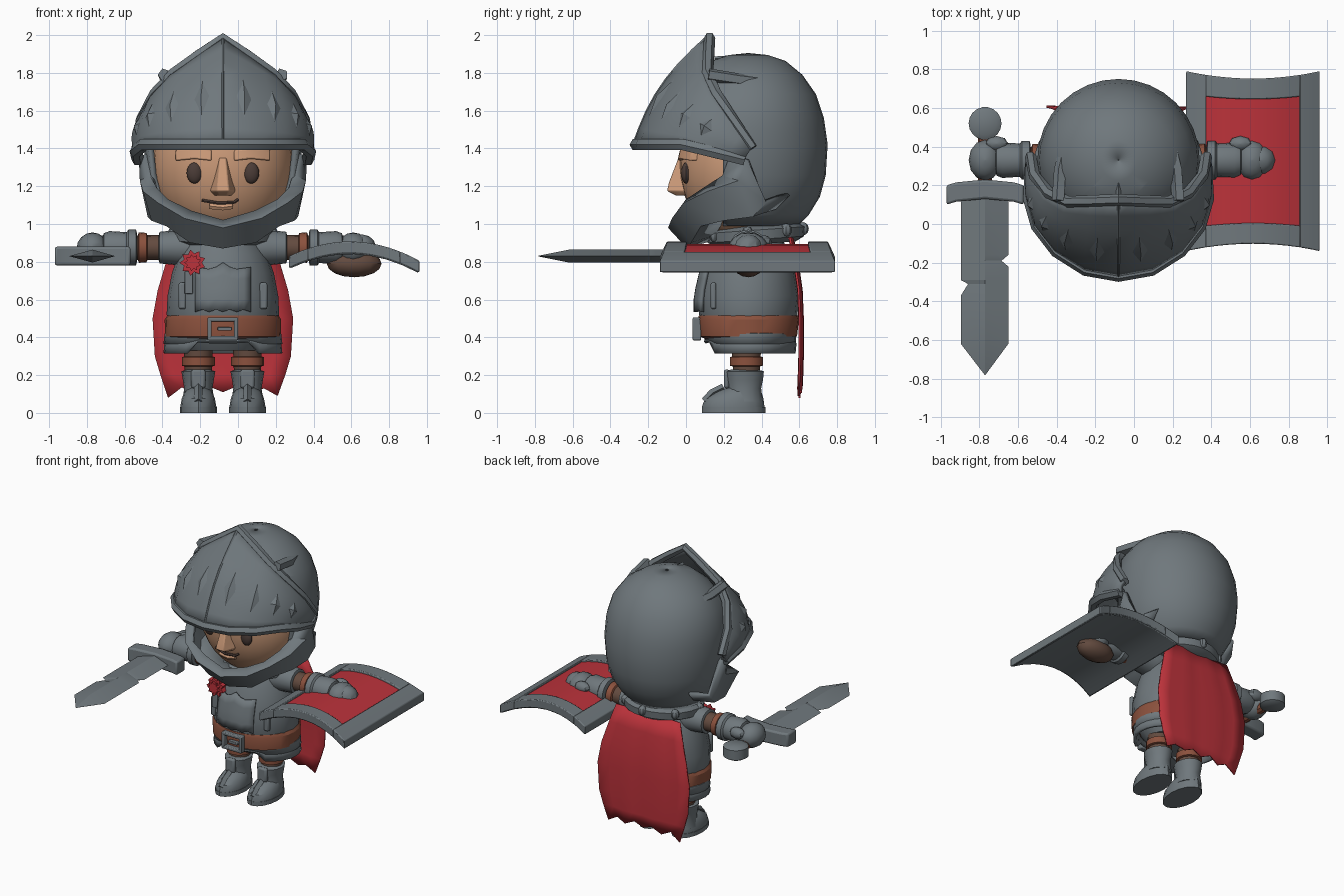
import bpy, bmesh, math
from mathutils import Vector

if "Cube" in bpy.data.objects:
    bpy.data.objects.remove(bpy.data.objects["Cube"])

CX, CY = -0.08, 0.33          # body axis


def material(name, rgb):
    m = bpy.data.materials.new(name)
    m.diffuse_color = (*rgb, 1)
    m.use_nodes = True
    m.node_tree.nodes["Principled BSDF"].inputs["Base Color"].default_value = m.diffuse_color
    return m


STEEL = material("steel", (.16, .187, .203))
SKIN = material("skin", (.60, .325, .19))
LEATHER = material("leather", (.26, .083, .047))
CLOTH = material("dark_leather", (.125, .07, .05))
RED = material("red", (.50, .032, .043))
DARK = material("eye_dark", (.07, .045, .038))


def mesh(name, verts, faces, mat, thick=0, angle=32, bevel=0):
    me = bpy.data.meshes.new(name)
    bm = bmesh.new()
    vs = [bm.verts.new(v) for v in verts]
    for f in faces:
        bm.faces.new([vs[i] for i in f])
    bmesh.ops.remove_doubles(bm, verts=bm.verts, dist=1e-5)
    bmesh.ops.recalc_face_normals(bm, faces=bm.faces)
    bm.to_mesh(me)
    bm.free()
    me.materials.append(mat)
    me.shade_smooth()
    me.set_sharp_from_angle(angle=math.radians(angle))
    ob = bpy.data.objects.new(name, me)
    bpy.context.collection.objects.link(ob)
    if thick:
        md = ob.modifiers.new("thickness", 'SOLIDIFY')
        md.thickness, md.offset = thick, 0
    if bevel:
        md = ob.modifiers.new("bevel", 'BEVEL')
        md.width, md.segments = bevel, 2
    return ob


def loft(name, rings, mat, caps=True, **kw):
    n = len(rings[0])
    faces = [(r*n+i, r*n+(i+1) % n, (r+1)*n+(i+1) % n, (r+1)*n+i)
             for r in range(len(rings)-1) for i in range(n)]
    if caps:
        faces += [tuple(range(n)), tuple(range((len(rings)-1)*n, len(rings)*n))]
    return mesh(name, [p for r in rings for p in r], faces, mat, **kw)


def grid(name, rows, mat, **kw):
    n = len(rows[0])
    faces = [(r*n+i, r*n+i+1, (r+1)*n+i+1, (r+1)*n+i)
             for r in range(len(rows)-1) for i in range(n-1)]
    return mesh(name, [p for r in rows for p in r], faces, mat, **kw)


def ring(c, ra, rb, axis='z', n=20):
    out = []
    for i in range(n):
        t = 2*math.pi*i/n
        a, b = ra*math.cos(t), rb*math.sin(t)
        out.append(Vector(c) + Vector({'z': (a, b, 0), 'x': (0, a, b), 'y': (a, 0, b)}[axis]))
    return out


def stack(name, prof, mat, cx=CX, cy=CY, n=20, **kw):
    """Elliptical rings from (z, rx, ry) or (z, rx, ry, dy)."""
    return loft(name, [ring((cx, cy+(p[3] if len(p) > 3 else 0), p[0]), p[1], p[2], 'z', n)
                       for p in prof], mat, **kw)


def ball(name, c, r, mat, n=16, m=10):
    prof = [(c[2]-r[2]*math.cos(math.pi*k/m), max(r[0]*math.sin(math.pi*k/m), 1e-3),
             max(r[1]*math.sin(math.pi*k/m), 1e-3)) for k in range(m+1)]
    return stack(name, prof, mat, c[0], c[1], n)


def box(name, c, s, mat, bevel=.01):
    x, y, z = (v/2 for v in s)
    r = [(-x, -y), (x, -y), (x, y), (-x, y)]
    return loft(name, [[(c[0]+a, c[1]+b, c[2]+h) for a, b in r] for h in (-z, z)], mat, bevel=bevel)


def sweep(name, pts, radii, mat, n=6):
    pts, rings = [Vector(p) for p in pts], []
    for i, p in enumerate(pts):
        t = pts[min(i+1, len(pts)-1)] - pts[max(i-1, 0)]
        q = t.to_track_quat('Z', 'Y')
        r = radii[i] if isinstance(radii, list) else radii
        rings.append([p + q @ v for v in ring((0, 0, 0), r, r, 'z', n)])
    return loft(name, rings, mat)


def full(half):
    """Mirror half a path (from the middle outwards) across the body axis."""
    return [(CX-x, y, z) for x, y, z in half[:0:-1]] + [(CX+x, y, z) for x, y, z in half]


# Torso, skirt, belt and buckle
stack("torso", [(.33, .2, .16), (.42, .27, .23), (.52, .298, .26), (.62, .293, .27), (.74, .27, .25),
                (.84, .235, .215), (.90, .2, .19), (.96, .15, .16)], STEEL)
for nm, z0, z1, k in (("lower_skirt", .315, .40, 1), ("upper_skirt", .365, .43, 1.0)):
    rows = [ring((CX, CY+.01, z), a*k, b*k, 'z', 28) for z, a, b in
            ((z0, .305, .23), (z0+.05, .3, .235), (z1, .275, .225))]
    for p in rows[0]:
        if abs(p.x-CX) < .15 and p.y < CY:
            p.z = max(p.z, .375)
    for p in rows[1]:
        p.z = max(p.z, .38) if abs(p.x-CX) < .15 and p.y < CY else p.z
    loft(nm, rows, STEEL, caps=False, thick=.02)
stack("belt", [(.395, .285, .235), (.405, .307, .258), (.495, .308, .268), (.515, .295, .262)], LEATHER, n=28)
for x, z, w, h in ((-.07, .445, .022, .12), (.07, .445, .022, .12), (0, .495, .16, .022), (0, .395, .16, .022)):
    box("buckle_frame", (CX+x, .058, z), (w, .045, h), STEEL, .006)
box("buckle_tongue", (CX+.01, .052, .445), (.075, .03, .02), STEEL, .004)

# Chest plate with ragged hem, following the torso curve
cols = 9
rows = []
for k in range(5):
    row = []
    for i in range(cols):
        a = -1 + 2*i/(cols-1)
        top = .75 + (.045*(1-abs(a)*2.2) if abs(a) < .45 else .02*abs(a))
        low = .535 + (.012 if i % 2 else 0)
        z = low + (top-low)*k/4
        ry = .277 - max(0, z-.62)*.24
        row.append((CX+.145*a, CY-ry*math.sqrt(1-(.145*a/.29)**2)-.004, z))
    rows.append(row)
grid("chest_plate", rows, STEEL, thick=.018)
for s in (-1, 1):
    box("side_plate", (CX+s*.215, .145, .62), (.04, .03, .14), STEEL)

# Rosette and ribbon
for k, r in enumerate((.07, .045)):
    star = [[(-.24+q*math.cos(i*math.pi/9), y, .795+q*math.sin(i*math.pi/9))
             for i in range(18) for q in [r*(1 if i % 2 else .7)]] for y in (.13, .075-k*.02)]
    loft("rosette", star, RED)
box("ribbon", (-.26, .108, .69), (.045, .02, .12), STEEL, .004)

# Gorget, tilted up at the back
rows = [ring((CX, CY+.04, z), rx, ry, 'z', 24) for z, rx, ry in
        ((.89, .22, .21), (.915, .27, .255), (.965, .275, .26), (.99, .23, .22))]
for p in [q for r in rows for q in r]:
    p.z += .07*(p.y-CY)
loft("gorget", rows, STEEL)
for a in range(-60, 241, 50):
    t = math.radians(a)
    ball("gorget_stud", (CX+.265*math.cos(t), CY+.04+.25*math.sin(t), .955+.02*math.sin(t)), (.03, .03, .035), STEEL, 8, 6)

# Cape with torn hem
hem = [0, .055, .02, .06, .03, .06, .025, .05, .01]
rows = []
for z, w, y in ((.93, .26, .56), (.8, .30, .585), (.65, .345, .607), (.5, .372, .613),
                (.3, .36, .613), (.2, .33, .61), (.08, .29, .607)):
    rows.append([(CX+w*(i-4)/4, y+.006*math.cos(i*2.2)-.012*abs((i-4)/4)**2,
                  z+(hem[i] if z < .1 else 0)) for i in range(9)])
grid("cape", rows, RED, thick=.012)

# Head and face
ball("head", (CX, .30, 1.31), (.372, .335, .41), SKIN, 28, 18)
for s in (-1, 1):
    ball("eye", (CX+s*.15, .0, 1.27), (.042, .026, .056), DARK, 14, 10)
    b = [(.06, -.045, 1.335), (.15, -.04, 1.345), (.25, .02, 1.335)]
    rows = [[(CX+s*x, y+dy, z+dz) for dy, dz in ((0, 0), (.1, 0), (.1, .062), (.012, .056))] for x, y, z in b]
    loft("brow", rows, SKIN, bevel=.008)
nose = [[(CX-w, y, z), (CX-w*.5, f, z), (CX+w*.5, f, z), (CX+w, y, z), (CX+w*.7, .05, z), (CX-w*.7, .05, z)]
        for z, w, y, f in ((1.15, .045, .0, -.05), (1.175, .068, -.01, -.1), (1.22, .055, -.01, -.09), (1.35, .03, .0, -.04))]
loft("nose", nose, SKIN, bevel=.006)
sweep("mouth", [(CX-.11, .015, 1.125), (CX-.02, -.005, 1.11), (CX+.06, .0, 1.115), (CX+.08, .01, 1.13)], .009, DARK)
sweep("lower_lip", [(CX-.07, .012, 1.095), (CX, .004, 1.088), (CX+.05, .012, 1.095)], .018, SKIN)

# Helmet dome with the face opening cut away
dome = stack("helmet_dome", [(1.0, .25, .25, 0), (1.06, .305, .31), (1.15, .36, .365), (1.26, .39, .395), (1.42, .405, .405),
                             (1.56, .395, .385), (1.68, .36, .345), (1.78, .285, .275), (1.85, .18, .19),
                             (1.88, .09, .1), (1.89, .002, .002)], STEEL, n=32, caps=False, thick=.03)
bm = bmesh.new()
bm.from_mesh(dome.data)
for co, no in (((0, .2, 0), (0, 1, 0)), ((0, 0, 1.5), (0, 0, 1))):
    bmesh.ops.bisect_plane(bm, geom=bm.verts[:]+bm.edges[:]+bm.faces[:], plane_co=co, plane_no=no)
cut = [f for f in bm.faces if f.calc_center_median().y < .2 and f.calc_center_median().z < 1.5]
bmesh.ops.delete(bm, geom=cut, context='FACES')
bm.to_mesh(dome.data)
bm.free()
for s in (-1, 1):
    sweep("dome_ridge", [(CX+s*x, y, z) for x, y, z in
                         ((.31, .12, 1.79), (.30, .28, 1.765), (.265, .44, 1.75), (.2, .6, 1.66))],
          [.035, .034, .028, .005], STEEL, 5)
sweep("dome_crest", [(CX, .15, 1.875), (CX, .33, 1.885), (CX, .5, 1.855), (CX, .6, 1.78)], [.012, .014, .012, .004], STEEL, 4)

# Visor: a bulged sheet between brim and crown edges
LOW = [(0, -.265, 1.42), (.17, -.235, 1.42), (.32, -.14, 1.42), (.42, -.01, 1.42), (.46, .13, 1.385), (.45, .31, 1.34)]
TOP = [(0, .125, 1.985), (.13, .12, 1.895), (.26, .115, 1.80), (.36, .16, 1.69), (.435, .25, 1.55), (.455, .35, 1.40)]


def along(path, u):
    k = min(int(u*5), 4)
    return Vector(path[k]).lerp(Vector(path[k+1]), u*5-k)


def visor(u, v, lift=0):
    a = abs(u)
    p = along(LOW, a).lerp(along(TOP, a), v)
    out = Vector((p.x, p.y-.38, .15)).normalized()
    p += out*(.055*math.sin(math.pi*v)*(1-.75*a)+lift)
    return (CX+math.copysign(p.x, u), p.y, p.z)


grid("visor", [[visor(-1+i/10, k/7) for i in range(21)] for k in range(8)], STEEL, thick=.03)
sweep("visor_brim", full(LOW), .034, STEEL)
sweep("visor_crown_edge", full(TOP), .03, STEEL)
sweep("visor_keel", [visor(0, k/7, .004) for k in range(8)], .016, STEEL, 4)
for u in (.13, .33, .52, .7):
    for s in (-1, 1):
        pts = [visor(s*a, v, l) for a, v, l in
               ((u, .18, .01), (u+.045, .45, .016), (u, .74, .01), (u-.045, .45, .016), (u, .46, .036))]
        mesh("visor_slat", pts, [(i, (i+1) % 4, 4) for i in range(4)] + [(0, 1, 2, 3)], STEEL)

# Chin guard
edge = [(0, -.04, 1.01), (.17, -.02, 1.06), (.29, .01, 1.12), (.345, .1, 1.18), (.375, .2, 1.25), (.40, .24, 1.37)]
mid = [(0, -.08, .98), (.2, -.06, 1.03), (.335, 0, 1.11), (.41, .12, 1.17), (.425, .28, 1.23), (.43, .33, 1.34)]
low = [(0, .01, .885), (.17, .03, .915), (.29, .08, 1.0), (.37, .2, 1.03), (.39, .35, 1.05), (.40, .42, 1.12)]
back = [(x*.8, y+.12, z+.04) for x, y, z in low]
grid("chin_guard", [full(r) for r in (edge, mid, low, back)], STEEL, thick=.03)

# Arms
for s in (-1, 1):
    for nm, mat, prof in (
            ("shoulder", STEEL, ((.10, .10), (.2, .105), (.24, .098), (.335, .088), (.34, .07))),
            ("upper_sleeve", CLOTH, ((.3, .07), (.48, .068))),
            ("arm_band", LEATHER, ((.40, .07), (.405, .082), (.445, .085), (.45, .07))),
            ("forearm", STEEL, ((.455, .08), (.46, .1), (.50, .1), (.51, .086), (.60, .092), (.63, .08), (.64, .05)))):
        loft(nm, [ring((CX+s*x, CY, .875), r, r*.95, 'x', 16) for x, r in prof], mat)
    ball("hand", (CX+s*.69, CY, .87), (.085, .105, .085), STEEL, 12, 8)
    ball("thumb", (CX+s*.63, CY+.085, .90), (.06, .04, .04), STEEL, 8, 6)
ball("fingers", (.655, CY, .88), (.075, .075, .065), STEEL, 10, 6)

# Legs and boots
for s in (-1, 1):
    x = CX+s*.13
    stack("leg", [(.17, .07, .07), (.44, .08, .085)], CLOTH, x, .32, 14)
    stack("leg_band", [(.245, .07, .07), (.25, .087, .09), (.295, .087, .09), (.30, .07, .07)], LEATHER, x, .32, 14)
    stack("boot_shaft", [(.06, .085, .1), (.13, .075, .09), (.175, .082, .1), (.22, .09, .105), (.23, .06, .07)],
          STEEL, x, .31, 14)
    stack("boot_foot", [(0, .093, .16, 0), (.035, .095, .165, 0), (.075, .088, .155, .005), (.11, .075, .12, .03),
                        (.135, .05, .08, .05)], STEEL, x, .25, 16)
    stack("boot_sole", [(0, .098, .168), (.03, .098, .168)], STEEL, x, .252, 16)
    box("knee_plate", (x, .215, .18), (.075, .03, .10), STEEL, .012)
    sweep("instep_ridge", [(x, .2, .135), (x, .14, .105), (x, .1, .06)], .022, STEEL, 4)

# Sword
SX, SZ = -.77, .83
rows = [(.16, -.125, .12), (-.16, -.125, .12), (-.19, -.125, .085), (-.22, -.125, .12), (-.29, -.125, .12),
        (-.31, -.088, .12), (-.37, -.125, .12), (-.62, -.125, .12), (-.78, -.002, .002)]
loft("blade", [[(SX+a, y, SZ), (SX, y, SZ+h), (SX+b, y, SZ), (SX, y, SZ-h)]
               for y, a, b in rows for h in [.034 if y > -.7 else .002]], STEEL, angle=15)
guard = [(-.2, .15), (-.15, .165), (0, .18), (.15, .165), (.2, .15)]
loft("cross_guard", [[(SX+x, y+a*.05, SZ+b*.05) for a, b in ((-1, -1), (1, -1), (1, 1), (-1, 1))]
                     for x, y in guard], STEEL, bevel=.012)
loft("grip", [ring((SX, y, SZ), .036, .036, 'y', 10) for y in (.18, .48)], LEATHER)
stack("pommel", [(.78, .06, .06), (.795, .085, .085), (.865, .085, .085), (.88, .06, .06)], STEEL, SX, .52, 18)


# Shield: curved slabs lying flat under the hand
def slab(name, a0, a1, b0, b1, z0, z1, mat, na=8):
    rings = []
    for i in range(na+1):
        a = a0+(a1-a0)*i/na
        x, h = .615+.345*a, .465-.038*(1-a*a)
        z = .885-.09*a*a-.012*a
        rings.append([(x, .325+b*h, z+dz) for b, dz in ((b0, z0), (b1, z0), (b1, z1), (b0, z1))])
    return loft(name, rings, mat, bevel=.006)


slab("shield_back", -.98, .98, -.98, .98, -.045, 0, STEEL)
slab("shield_panel", -.72, .72, -.78, .78, -.01, .008, RED)
for s in (-1, 1):
    slab("shield_rim_side", *sorted((s*.70, s)), -1, 1, -.04, .022, STEEL, 3)
    slab("shield_rim_end", -.71, .71, *sorted((s*.75, s)), -.04, .022, STEEL)
ball("shield_grip", (.615, CY, .79), (.145, .085, .072), CLOTH, 14, 8)
